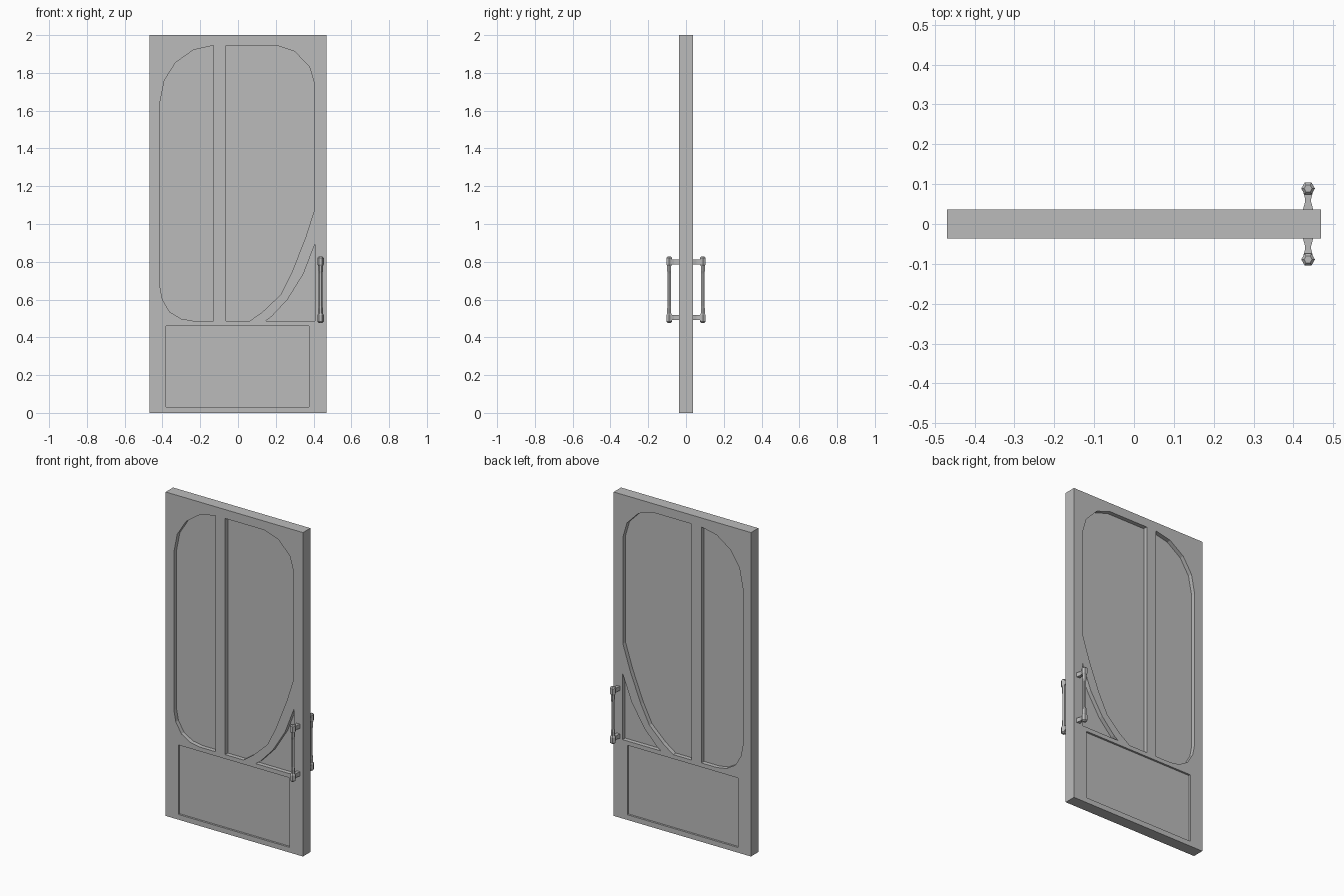
import bpy, bmesh
from math import cos, sin, pi

if "Cube" in bpy.data.objects:
    bpy.data.objects.remove(bpy.data.objects["Cube"], do_unlink=True)

grey = bpy.data.materials.new("plain grey")
grey.use_nodes = True
grey.diffuse_color = (0.5, 0.5, 0.5, 1)
grey.node_tree.nodes["Principled BSDF"].inputs["Base Color"].default_value = (0.5, 0.5, 0.5, 1)

HALF_W, HALF_T, HEIGHT = 0.469, 0.036, 2.0


def prism(bm, ring_a, ring_b):
    """Closed solid between two matching rings of points."""
    a = [bm.verts.new(p) for p in ring_a]
    b = [bm.verts.new(p) for p in ring_b]
    bm.faces.new(a)
    bm.faces.new(b[::-1])
    for i in range(len(a)):
        j = (i + 1) % len(a)
        bm.faces.new((a[j], a[i], b[i], b[j]))


def finish(bm, name):
    bmesh.ops.recalc_face_normals(bm, faces=bm.faces)
    mesh = bpy.data.meshes.new(name)
    bm.to_mesh(mesh)
    bm.free()
    mesh.materials.append(grey)
    obj = bpy.data.objects.new(name, mesh)
    bpy.context.collection.objects.link(obj)
    return obj


# Outlines (x, z) of the sunken panels, with their depth
left_panel = [(-.13, 1.945), (-.235, 1.922), (-.33, 1.855), (-.39, 1.76), (-.413, 1.643),
              (-.413, .668), (-.40, .60), (-.362, .535), (-.30, .498), (-.235, .487), (-.13, .487)]
right_panel = [(-.063, 1.945), (.204, 1.945), (.30, 1.913), (.378, 1.833), (.406, 1.738),
               (.406, 1.08), (.357, .927), (.284, .742), (.225, .625), (.13, .535),
               (.062, .487), (-.063, .487)]
corner_panel = [(.408, .896), (.347, .737), (.262, .60), (.177, .509), (.146, .487), (.408, .487)]
lower_panel = [(-.382, .461), (.376, .461), (.376, .032), (-.382, .032)]
recesses = [(left_panel, .026), (right_panel, .026), (corner_panel, .026), (lower_panel, .012)]

# Door slab
bm = bmesh.new()
slab = [(-HALF_W, 0), (HALF_W, 0), (HALF_W, HEIGHT), (-HALF_W, HEIGHT)]
prism(bm, [(x, -HALF_T, z) for x, z in slab], [(x, HALF_T, z) for x, z in slab])
door = finish(bm, "door_slab")

# Sink the panels into both faces
bm = bmesh.new()
for side in (-1, 1):
    for outline, depth in recesses:
        prism(bm, [(x, side * (HALF_T - depth), z) for x, z in outline],
              [(x, side * (HALF_T + .03), z) for x, z in outline])
cutter = finish(bm, "panel_cutter")
cutter.hide_render = True
cut = door.modifiers.new("panels", "BOOLEAN")
cut.operation = "DIFFERENCE"
cut.solver = "EXACT"
cut.object = cutter
bpy.context.view_layer.objects.active = door
bpy.ops.object.modifier_apply(modifier=cut.name)
bpy.data.objects.remove(cutter, do_unlink=True)

# Pull handles: six-sided turned grip on two waisted brackets
GRIP_X, GRIP_Y, MID_Z = .437, .089, .652
grip_half = [(.010, .175), (.0172, .168), (.0172, .134), (.0125, .126), (.0125, .100), (.0100, .085)]
grip = [(r, MID_Z + h) for r, h in grip_half] + [(r, MID_Z - h) for r, h in reversed(grip_half)]
bracket = [(.0145, .030), (.0075, .056), (.0075, .063), (.012, .080)]

for side, label in ((-1, "front"), (1, "back")):
    bm = bmesh.new()
    rings = [[bm.verts.new((GRIP_X + r * cos(k * pi / 3), side * GRIP_Y + r * sin(k * pi / 3), z))
              for k in range(6)] for r, z in grip]
    for low, high in zip(rings, rings[1:]):
        for k in range(6):
            n = (k + 1) % 6
            bm.faces.new((low[k], low[n], high[n], high[k]))
    bm.faces.new(rings[0])
    bm.faces.new(rings[-1])
    finish(bm, label + "_handle_grip")

    bm = bmesh.new()
    outline = [(GRIP_X + w, side * y) for w, y in bracket]
    outline += [(GRIP_X - w, side * y) for w, y in reversed(bracket)]
    for z in (MID_Z - .147, MID_Z + .147):
        prism(bm, [(x, y, z - .013) for x, y in outline], [(x, y, z + .013) for x, y in outline])
    finish(bm, label + "_handle_brackets")
